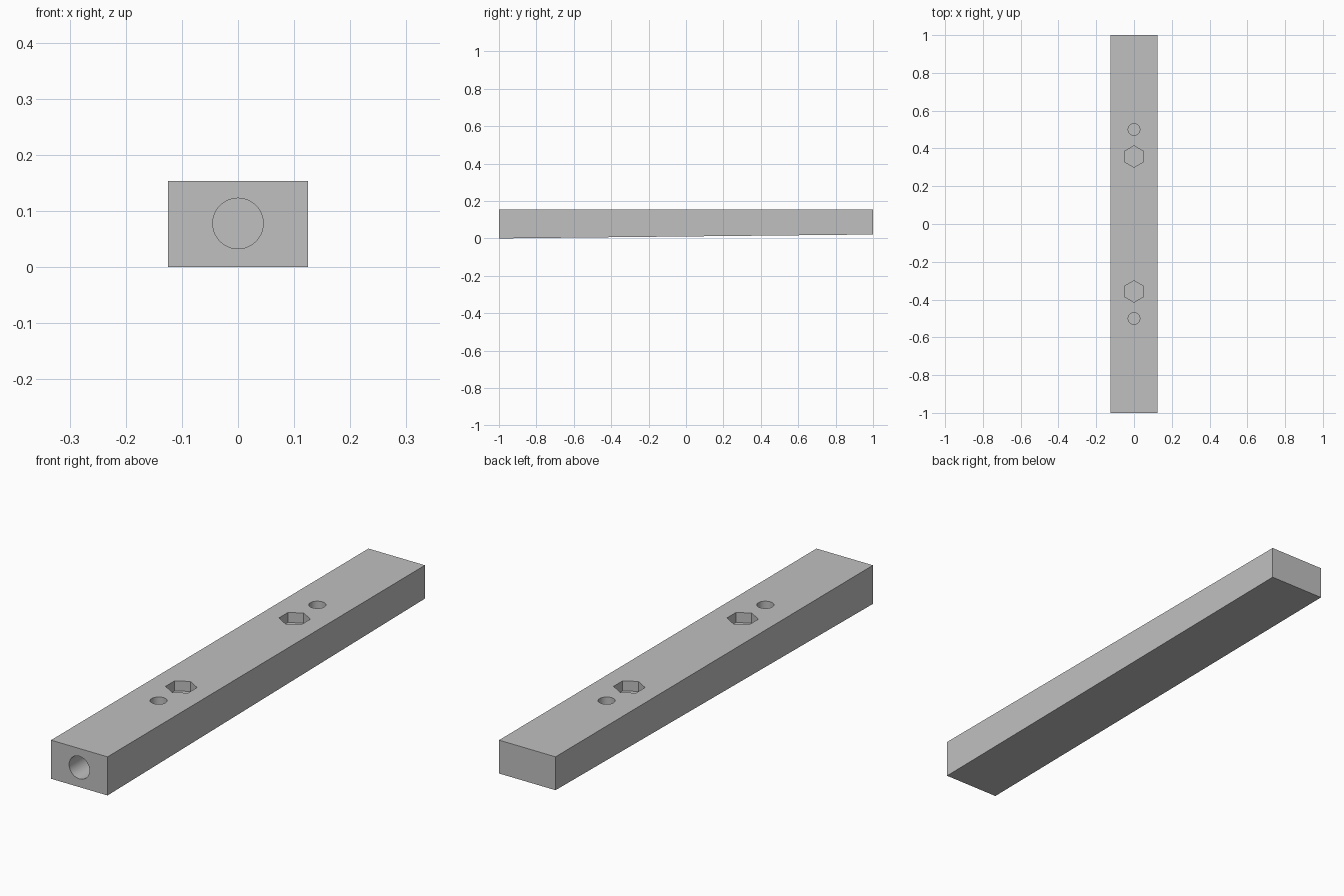
import bpy
import bmesh
from math import pi
from mathutils import Matrix, Vector

cube = bpy.data.objects.get("Cube")
if cube:
    bpy.data.objects.remove(cube, do_unlink=True)

WIDTH, LENGTH, TOP, BACK_RISE = 0.249, 2.0, 0.154, 0.021

grey = bpy.data.materials.new("plain_grey")
grey.use_nodes = True
grey.diffuse_color = (0.53, 0.53, 0.53, 1)
grey.node_tree.nodes["Principled BSDF"].inputs["Base Color"].default_value = grey.diffuse_color


def make_object(name, bm):
    mesh = bpy.data.meshes.new(name)
    bm.to_mesh(mesh)
    bm.free()
    mesh.materials.append(grey)
    obj = bpy.data.objects.new(name, mesh)
    bpy.context.collection.objects.link(obj)
    return obj


def cut_pocket(target, mouth, inward, radius, depth, sides, turn=0):
    """Sink a flat-bottomed prism into the target from its mouth point."""
    inward = Vector(inward)
    over = 0.02
    bm = bmesh.new()
    bmesh.ops.create_cone(bm, cap_ends=True, segments=sides, radius1=radius,
                          radius2=radius, depth=depth + over)
    rotation = inward.to_track_quat('Z', 'Y').to_matrix().to_4x4()
    centre = Vector(mouth) + inward * (depth - over) / 2
    bm.transform(Matrix.Translation(centre) @ rotation @ Matrix.Rotation(turn, 4, 'Z'))
    cutter = make_object("pocket_cutter", bm)
    cutter.hide_render = True
    mod = target.modifiers.new("pocket", 'BOOLEAN')
    mod.operation = 'DIFFERENCE'
    mod.solver = 'EXACT'
    mod.object = cutter
    bpy.ops.object.modifier_apply(modifier=mod.name)
    bpy.data.objects.remove(cutter, do_unlink=True)


# Bar with a gently rising underside
bm = bmesh.new()
bmesh.ops.create_cube(bm, size=1)
for v in bm.verts:
    bottom = BACK_RISE if v.co.y > 0 else 0
    v.co = (v.co.x * WIDTH, v.co.y * LENGTH, TOP if v.co.z > 0 else bottom)
bar = make_object("tapered_bar", bm)
bpy.context.view_layer.objects.active = bar
bar.select_set(True)

# Round socket in the front end
cut_pocket(bar, (0, -LENGTH / 2, 0.078), (0, 1, 0), 0.045, 0.1, 48)

# Round holes and hexagonal recesses along the top
for side in (-1, 1):
    cut_pocket(bar, (0, side * 0.5, TOP), (0, 0, -1), 0.031, 0.05, 32)
    cut_pocket(bar, (0, side * 0.357, TOP), (0, 0, -1), 0.057, 0.04, 6)

# Smooth round walls, crisp edges elsewhere
bpy.ops.object.shade_smooth_by_angle(angle=pi / 6)
